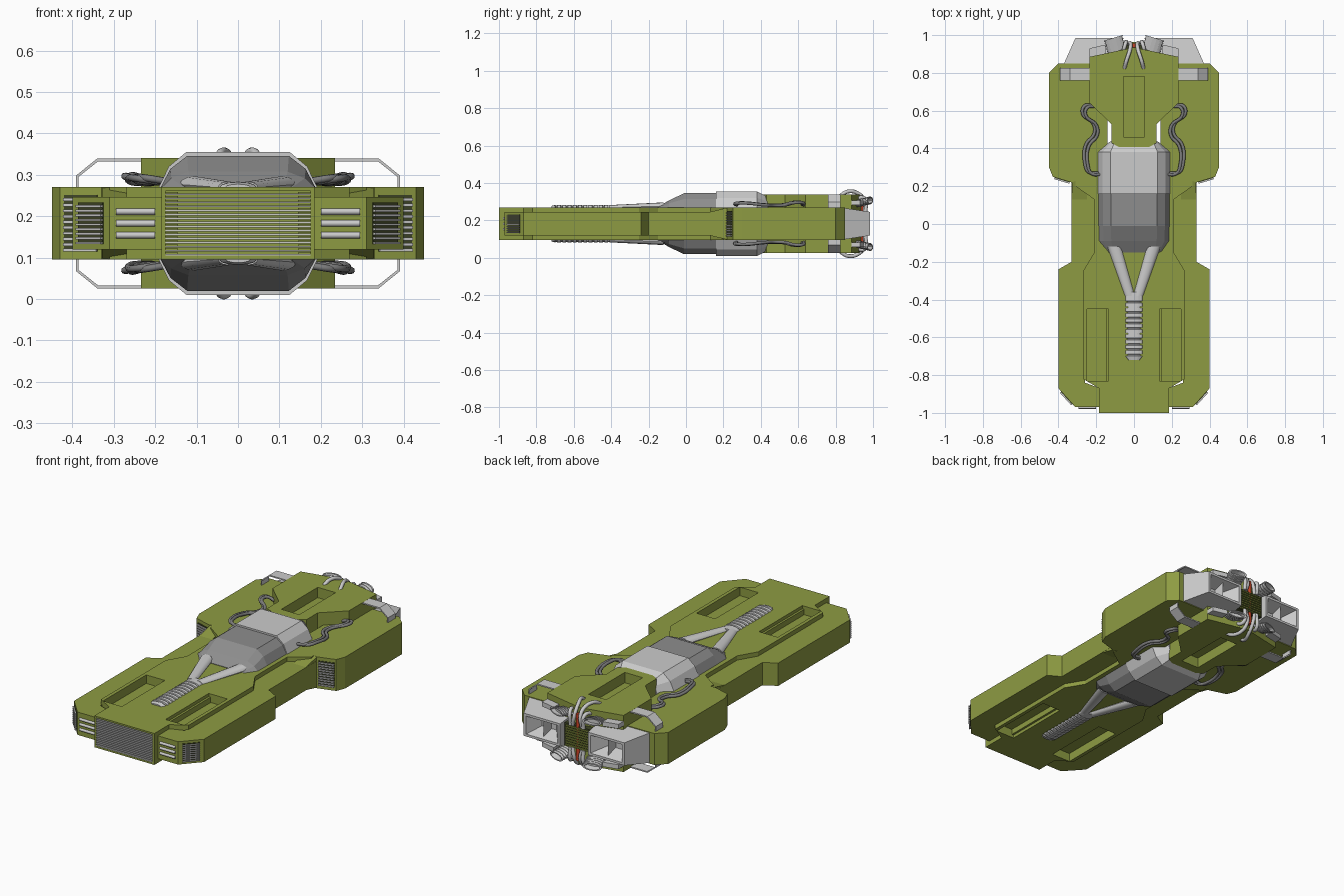
import bpy, bmesh, math
from mathutils import Vector

if "Cube" in bpy.data.objects:
    bpy.data.objects.remove(bpy.data.objects["Cube"])

ZC = 0.1825  # the craft is mirrored about this height; all heights below are relative to it


def mat(name, r, g, b):
    m = bpy.data.materials.new(name)
    m.diffuse_color = (r, g, b, 1)
    m.use_nodes = True
    m.node_tree.nodes["Principled BSDF"].inputs["Base Color"].default_value = m.diffuse_color
    return m


OLIVE = mat("olive_paint", 0.27, 0.33, 0.055)
DARK = mat("dark_recess", 0.05, 0.06, 0.02)
GLASS = mat("canopy_grey", 0.27, 0.27, 0.27)
STEEL = mat("dark_steel", 0.2, 0.2, 0.2)
RED = mat("red_rod", 0.6, 0.06, 0.02)


def finish(name, bm, m, mirror, smooth=False):
    bmesh.ops.recalc_face_normals(bm, faces=bm.faces)
    me = bpy.data.meshes.new(name)
    bm.to_mesh(me)
    bm.free()
    ob = bpy.data.objects.new(name, me)
    bpy.context.collection.objects.link(ob)
    ob.location.z = ZC
    if m:
        me.materials.append(m)
    if smooth:
        bpy.context.view_layer.objects.active = ob
        ob.select_set(True)
        bpy.ops.object.shade_smooth_by_angle(angle=math.radians(40))
        ob.select_set(False)
    if mirror:
        mod = ob.modifiers.new("mirror", 'MIRROR')
        mod.use_axis = ('x' in mirror, False, 'z' in mirror)
        mod.use_mirror_merge = False
    return ob


def loft_into(bm, rings):
    vs = [[bm.verts.new(p) for p in r] for r in rings]
    n = len(rings[0])
    for a, b in zip(vs, vs[1:]):
        for i in range(n):
            bm.faces.new((a[i], a[(i + 1) % n], b[(i + 1) % n], b[i]))
    bm.faces.new(vs[0])
    bm.faces.new(vs[-1])


def loft(name, rings, m=None, mirror='', smooth=False):
    bm = bmesh.new()
    loft_into(bm, rings)
    return finish(name, bm, m, mirror, smooth)


def prism(name, pts, bands, m=None, mirror=''):
    """Plan outline extruded over one or more height bands."""
    bm = bmesh.new()
    for lo, hi in bands:
        loft_into(bm, [[(x, y, h) for x, y in pts] for h in (lo, hi)])
    return finish(name, bm, m, mirror)


def sym(pts):
    return pts + [(-x, y) for x, y in reversed(pts) if x]


def rect(x0, x1, y0, y1):
    return [(x0, y0), (x1, y0), (x1, y1), (x0, y1)]


def ellipse(cx, y, h, rx, rh, n=12, tilt=0):
    return [(cx + rx * math.cos(t), y + tilt * rx * math.cos(t), h + rh * math.sin(t))
            for t in (2 * math.pi * i / n for i in range(n))]


def bands(n, half, fill=0.5):
    step = 2 * half / n
    return [(-half + i * step, -half + (i + fill) * step) for i in range(n)]


def cut(ob, name, pts, lo, hi, mirror):
    c = prism(name, pts, [(lo, hi)], None, mirror)
    c.hide_render = True
    c.hide_viewport = False
    c.display_type = 'WIRE'
    mod = ob.modifiers.new("cut", 'BOOLEAN')
    mod.operation, mod.object, mod.solver = 'DIFFERENCE', c, 'EXACT'


def cable(name, paths, r, m=None, signs=((1, 1), (-1, 1), (1, -1), (-1, -1))):
    cu = bpy.data.curves.new(name, 'CURVE')
    cu.dimensions, cu.bevel_depth, cu.bevel_resolution = '3D', r, 2
    cu.resolution_u, cu.use_fill_caps = 6, True
    for path in paths:
        for sx, sz in signs:
            sp = cu.splines.new('BEZIER')
            sp.bezier_points.add(len(path) - 1)
            for bp, (x, y, h) in zip(sp.bezier_points, path):
                bp.co = (sx * x, y, sz * h)
                bp.handle_left_type = bp.handle_right_type = 'AUTO'
    if m:
        cu.materials.append(m)
    ob = bpy.data.objects.new(name, cu)
    ob.location.z = ZC
    bpy.context.collection.objects.link(ob)
    bpy.context.view_layer.objects.active = ob
    ob.select_set(True)
    bpy.ops.object.convert(target='MESH')
    ob.select_set(False)


def vent(name, a, b, half, n):
    """Dark plate with grey slats on the vertical face from a to b."""
    a, b = Vector(a), Vector(b)
    d = (b - a).normalized()
    nrm = Vector((d.y, -d.x))
    for part, out, bs, m in (("_plate", 0.003, [(-half, half)], DARK), ("_slats", 0.01, bands(n, half), None)):
        prism(name + part, [tuple(p) for p in (a, b, b + nrm * out, a + nrm * out)], bs, m, 'x')


# Centre panel with deck wells and nose opening
deck = prism("centre_deck", sym([(0.185, -1), (0.185, -0.87), (0.27, -0.82), (0.27, -0.25), (0.21, -0.15),
             (0.21, 0.13), (0.31, 0.2), (0.31, 0.3), (0.13, 0.39)]), [(-0.0875, 0.0875)], OLIVE)
cut(deck, "deck_well_cutter", rect(0.135, 0.25, -0.83, -0.45), 0.04, 0.2, 'xz')
cut(deck, "nose_cutter", rect(-0.175, 0.175, -1.1, -0.975), -0.078, 0.078, '')
prism("deck_well_ledge", rect(0.135, 0.147, -0.83, -0.45), [(0.035, 0.07)], OLIVE, 'xz')
prism("nose_grille", rect(-0.178, 0.178, -0.998, -0.986), bands(16, 0.078, 0.45))
prism("nose_grille_side_slats", rect(0.145, 0.178, -0.985, -0.97), bands(16, 0.078, 0.8), OLIVE, 'x')

# Front fenders, ramps and rear side blocks
prism("front_fender", [(0.18, -0.97), (0.31, -0.97), (0.40, -0.87), (0.40, -0.24), (0.33, -0.20), (0.33, 0.24),
      (0.2, 0.24), (0.2, -0.2), (0.26, -0.43), (0.26, -0.84), (0.18, -0.87)], [(-0.0635, 0.0635)], OLIVE, 'x')
loft("fender_ramp", [[(x, 0.13, 0.0635), (x, 0.23, 0.0875), (x, 0.23, -0.0875), (x, 0.13, -0.0635)]
     for x in (0.25, 0.329)], OLIVE, 'x')
prism("rear_side_block", [(0.14, 0.3), (0.33, 0.22), (0.43, 0.25), (0.45, 0.30), (0.45, 0.80), (0.40, 0.85),
      (0.14, 0.85)], [(-0.0875, 0.0875)], OLIVE, 'x')
vent("corner_vent", (0.325, -0.953), (0.385, -0.887), 0.05, 9)
vent("block_vent", (0.34, 0.223), (0.42, 0.247), 0.068, 10)
cable("headlight_bars", [[(0.2, -0.971, h), (0.295, -0.971, h)] for h in (-0.0285, 0, 0.0285)], 0.008,
      None, ((1, 1), (-1, 1)))

# Rear hull with its slot
hull = prism("rear_hull", sym([(0.04, 0.385), (0.12, 0.43), (0.12, 0.53), (0.235, 0.64), (0.235, 0.885),
             (0, 0.935)]), [(-0.1575, 0.1575)], OLIVE)
cut(hull, "hull_slot_cutter", rect(-0.055, 0.055, 0.46, 0.78), 0.1, 0.25, 'z')


# Canopy: glazed front and plain rear fairing
def canopy_ring(y, w, f, top):
    base = 0.085
    q = [(w, base), (f + 0.62 * (w - f), base + 0.6 * (top - base)), (f, top)]
    up = q + [(-x, h) for x, h in reversed(q)]
    return [(x, y, h) for x, h in up + [(-x, -h) for x, h in up]]


loft("canopy_glass", [canopy_ring(*r) for r in ((-0.15, 0.145, 0.11, 0.09), (-0.09, 0.187, 0.12, 0.125),
     (-0.01, 0.188, 0.123, 0.163), (0.17, 0.188, 0.123, 0.163))], GLASS)
loft("canopy_fairing", [canopy_ring(*r) for r in ((0.16, 0.193, 0.125, 0.1725), (0.38, 0.193, 0.125, 0.1725),
     (0.438, 0.125, 0.1, 0.142))])

# Y-shaped duct: two arms and a ribbed spine
loft("duct_arm", [ellipse(0.105, -0.12, 0.094, 0.036, 0.02), ellipse(0.022, -0.38, 0.087, 0.026, 0.014)],
     None, 'xz', True)
spine = [ellipse(0, -0.36, 0.087, 0.046, 0.014)]
for i in range(11):
    for dy, s in ((0, 1), (0.018, 1), (0.02, 0.72), (0.026, 0.72)):
        spine.append(ellipse(0, -0.39 - 0.028 * i - dy, 0.087, 0.046 * s, 0.014 * s))
spine += [ellipse(0, -0.70, 0.087, 0.045, 0.013), ellipse(0, -0.72, 0.087, 0.03, 0.008)]
loft("duct_spine", spine, None, 'z')

# Bent straps from hull to side blocks
strap = [(0.23, 0.157), (0.34, 0.157), (0.392, 0.115), (0.392, 0.06),
         (0.386, 0.06), (0.386, 0.112), (0.338, 0.15), (0.23, 0.15)]
loft("rear_strap", [[(x, y, h) for x, h in strap] for y in (0.76, 0.825)], None, 'xz')


# Rear thrusters with hollow mouths
def box_ring(y, x0, x1, h):
    return [(x0, y, -h), (x1, y, -h), (x1, y, h), (x0, y, h)]


loft("thruster", [box_ring(0.84, 0.08, 0.375, 0.085), box_ring(0.985, 0.085, 0.31, 0.063),
     box_ring(0.985, 0.1, 0.295, 0.05), box_ring(0.91, 0.16, 0.25, 0.02)], None, 'x')
prism("thruster_divider", [(0.19, 0.9), (0.198, 0.97), (0.206, 0.9)], [(-0.045, 0.045)], None, 'x')

# Centre grille, red rod, and exhaust nozzles
prism("tail_core", rect(-0.08, 0.08, 0.9, 0.955), [(-0.062, 0.062)], DARK)
prism("tail_core_slats", rect(-0.07, 0.07, 0.955, 0.963), bands(9, 0.06), OLIVE)
cable("red_rod", [[(0, 0.946, -0.13), (0, 0.946, 0.13)]], 0.012, RED, ((1, 1),))
noz = []
for i in range(5):
    for t, s in ((i / 5, 0.9), (i / 5 + 0.12, 0.9), (i / 5 + 0.12, 1), (i / 5 + 0.2, 1)):
        noz.append(ellipse(0.09 + 0.02 * t, 0.915 + 0.07 * t, 0.108 + 0.017 * t, 0.05 * s, 0.021 * s, 14, -0.3))
noz += [ellipse(0.11, 0.985, 0.125, 0.04, 0.015, 14, -0.3), ellipse(0.105, 0.96, 0.12, 0.035, 0.012, 14, -0.3)]
loft("exhaust_nozzle", noz, None, 'xz')
prism("nozzle_bracket", [(0.15, 0.95), (0.235, 0.93), (0.235, 0.88), (0.15, 0.88)], [(0.1, 0.125)], None, 'xz')

# Cables over the tail and along the hull sides
cable("tail_cable", [[(0.05, 0.825, 0.15), (0.04, 0.865, 0.172), (0.022, 0.92, 0.162), (0.018, 0.955, 0.12),
      (0.03, 0.955, 0.06)], [(0.06, 0.9, 0.13), (0.045, 0.955, 0.135), (0.04, 0.96, 0.06)]], 0.0103)
side = [(0.225, 0.63, 0.1), (0.262, 0.625, 0.112), (0.272, 0.585, 0.113), (0.215, 0.53, 0.1), (0.21, 0.48, 0.098),
        (0.255, 0.42, 0.1), (0.26, 0.32, 0.11), (0.24, 0.275, 0.108), (0.19, 0.27, 0.1)]
cable("side_cable", [side, [(x - 0.016, y - 0.008, h + 0.002) for x, y, h in side]], 0.0085, STEEL)
